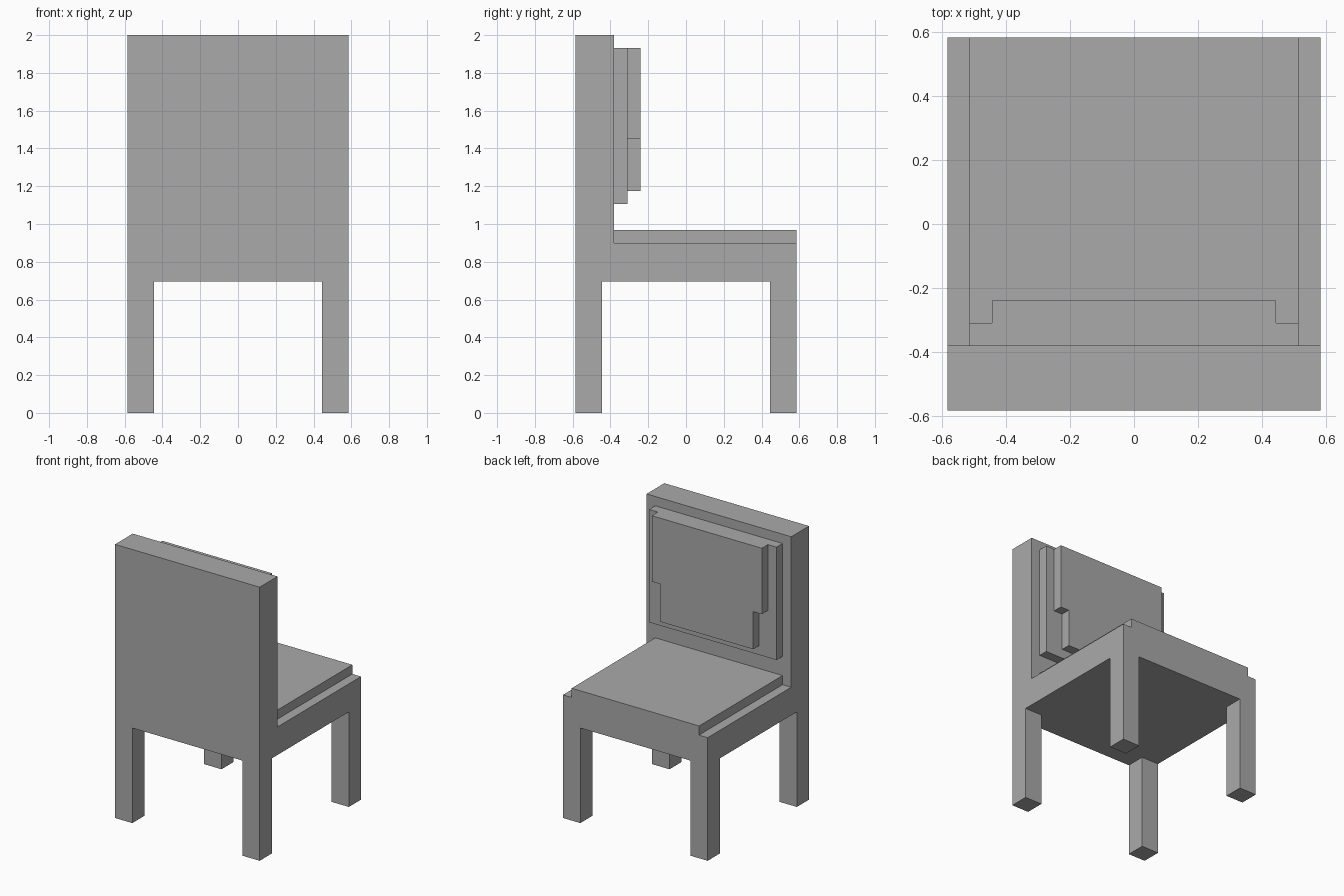
import bpy
import bmesh
from mathutils import Vector

cube = bpy.data.objects.get("Cube")
if cube:
    bpy.data.objects.remove(cube, do_unlink=True)

grey = bpy.data.materials.new("plain_grey")
grey.use_nodes = True
colour = (0.4, 0.4, 0.4, 1)
grey.diffuse_color = colour
grey.node_tree.nodes["Principled BSDF"].inputs["Base Color"].default_value = colour


def prism(name, outline, sweep):
    """Flat outline swept along a vector into a solid."""
    bm = bmesh.new()
    face = bm.faces.new([bm.verts.new(p) for p in outline])
    swept = bmesh.ops.extrude_face_region(bm, geom=[face])["geom"]
    verts = [g for g in swept if isinstance(g, bmesh.types.BMVert)]
    bmesh.ops.translate(bm, verts=verts, vec=Vector(sweep))
    bmesh.ops.recalc_face_normals(bm, faces=bm.faces)
    mesh = bpy.data.meshes.new(name)
    bm.to_mesh(mesh)
    bm.free()
    mesh.materials.append(grey)
    obj = bpy.data.objects.new(name, mesh)
    bpy.context.collection.objects.link(obj)
    return obj


def box(name, x, y, z):
    """Box from (low, high) ranges on each axis."""
    base = [(x[0], y[0], z[0]), (x[1], y[0], z[0]),
            (x[1], y[1], z[0]), (x[0], y[1], z[0])]
    return prism(name, base, (0, 0, z[1] - z[0]))


half = 0.585        # half the footprint
leg_in = 0.445      # inner side of the legs
under = 0.695       # underside of the seat
seat_top = 0.90
back_front = -0.38  # cushion side of the backrest
pad_half = 0.515

# Seat and backrest as one L-shaped side profile
side = [(-half, under), (half, under), (half, seat_top),
        (back_front, seat_top), (back_front, 2), (-half, 2)]
prism("seat_and_backrest", [(-half, y, z) for y, z in side], (2 * half, 0, 0))

# Four square legs
for x_name, sx in (("left", 1), ("right", -1)):
    for y_name, sy in (("front", -1), ("rear", 1)):
        box(f"{y_name}_{x_name}_leg",
            sorted((sx * leg_in, sx * half)),
            sorted((sy * leg_in, sy * half)), (0, under))

# Seat cushion and backrest panel
box("seat_cushion", (-pad_half, pad_half), (back_front, half), (seat_top, 0.967))
box("back_panel", (-pad_half, pad_half), (back_front, -0.31), (1.107, 1.932))

# Stepped back cushion, narrower in its lower part
right_half = [(0.375, 1.175), (0.375, 1.45), (leg_in, 1.45), (leg_in, 1.932)]
outline = right_half + [(-x, z) for x, z in reversed(right_half)]
prism("back_cushion", [(x, -0.31, z) for x, z in outline], (0, 0.07, 0))
